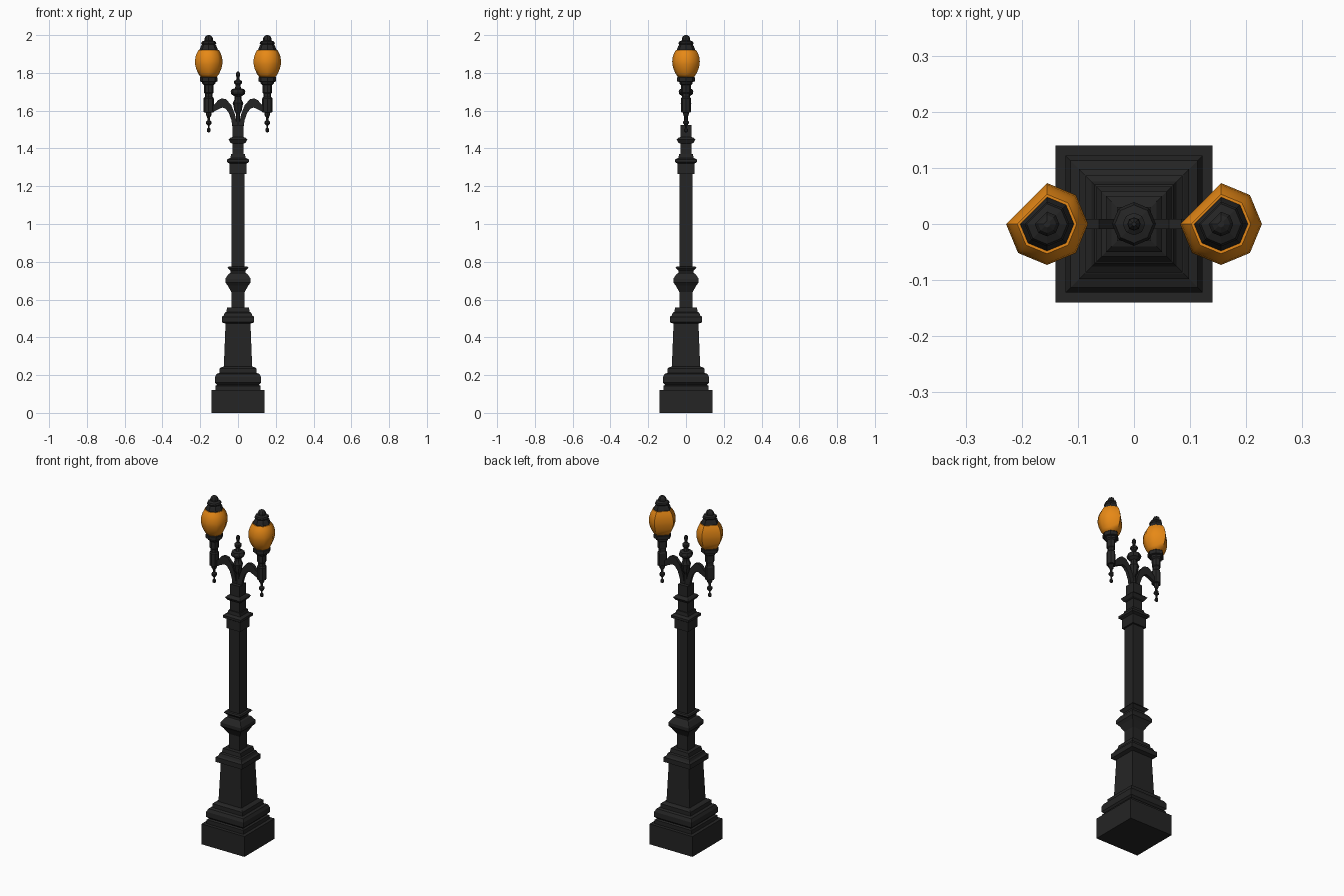
import bpy, bmesh, math


def material(name, rgb):
    m = bpy.data.materials.new(name)
    m.diffuse_color = (*rgb, 1)
    return m


IRON = material("black iron", (0.018, 0.018, 0.018))
AMBER = material("amber glass", (0.8, 0.25, 0.008))
OCT = [0, 45, 90, 135, 180, 225, 270, 315]
LAMP = [0, 45, 90, 180, 225, 270, 315]   # lantern octagon with one corner cut off
SQUARE = [45, 135, 225, 315]


def finish(bm, name, mat, smooth=None):
    bmesh.ops.remove_doubles(bm, verts=bm.verts, dist=1e-5)
    bmesh.ops.recalc_face_normals(bm, faces=bm.faces)
    me = bpy.data.meshes.new(name)
    bm.to_mesh(me)
    bm.free()
    me.materials.append(mat)
    ob = bpy.data.objects.new(name, me)
    bpy.context.collection.objects.link(ob)
    if smooth:
        bpy.ops.object.select_all(action='DESELECT')
        ob.select_set(True)
        bpy.context.view_layer.objects.active = ob
        bpy.ops.object.shade_smooth_by_angle(angle=math.radians(smooth))
    return ob


def turned(name, profile, angles, mat, x=0, scale=1, smooth=None):
    """Stack rings of (radius, height) into a closed solid."""
    bm = bmesh.new()
    rings = []
    for r, z in profile:
        rings.append([bm.verts.new((x + r * scale * math.cos(math.radians(a)),
                                    r * scale * math.sin(math.radians(a)), z)) for a in angles])
    n = len(angles)
    for lo, hi in zip(rings, rings[1:]):
        for i in range(n):
            j = (i + 1) % n
            bm.faces.new((lo[i], lo[j], hi[j], hi[i]))
    bm.faces.new(rings[0][::-1])
    bm.faces.new(rings[-1])
    return finish(bm, name, mat, smooth)


# Square post, as half widths: plinth and pedestal, then column
turned("pedestal", [
    (.14, 0), (.14, .12), (.12, .12), (.12, .143), (.11, .148), (.122, .16), (.122, .19),
    (.113, .207), (.098, .212), (.098, .235), (.088, .242), (.075, .245), (.066, .472),
    (.086, .48), (.086, .508), (.076, .515), (.07, .53), (.062, .535), (.058, .557), (.035, .557)],
    SQUARE, IRON, scale=math.sqrt(2))
turned("column", [
    (.035, .55), (.035, .64), (.055, .675), (.067, .69), (.067, .71), (.05, .735), (.04, .74),
    (.04, .752), (.055, .768), (.05, .775), (.035, .775), (.035, 1.265), (.045, 1.265),
    (.045, 1.32), (.058, 1.328), (.058, 1.342), (.04, 1.35), (.037, 1.37), (.03, 1.37),
    (.03, 1.425), (.04, 1.43), (.05, 1.447), (.04, 1.457), (.03, 1.46), (.03, 1.523)],
    SQUARE, IRON, scale=math.sqrt(2))

# Central finial
turned("centre_finial", [
    (.012, 1.52), (.01, 1.58), (.02, 1.6), (.024, 1.625), (.028, 1.64), (.018, 1.66),
    (.018, 1.675), (.036, 1.688), (.039, 1.7), (.034, 1.713), (.016, 1.718), (.012, 1.735),
    (.02, 1.745), (.02, 1.757), (.008, 1.765), (.007, 1.778), (.012, 1.785), (.011, 1.798),
    (.004, 1.808)], OCT, IRON)

# Side view of the scrolled bracket
ARM = [(.135, 1.625), (.122, 1.635), (.105, 1.656), (.085, 1.665), (.062, 1.66), (.035, 1.628),
       (.016, 1.58), (.004, 1.515), (.03, 1.515), (.035, 1.55), (.048, 1.587), (.065, 1.61),
       (.082, 1.617), (.105, 1.607), (.135, 1.592)]

for side, s in (("left", -1), ("right", 1)):
    x = .155 * s
    # Bracket plate
    bm = bmesh.new()
    face = bm.faces.new([bm.verts.new((px * s, -.009, pz)) for px, pz in ARM])
    out = bmesh.ops.extrude_face_region(bm, geom=[face])
    bmesh.ops.translate(bm, vec=(0, .018, 0),
                        verts=[v for v in out["geom"] if isinstance(v, bmesh.types.BMVert)])
    finish(bm, side + "_bracket", IRON)
    # Drop finial, stem and cup
    turned(side + "_lantern_stem", [
        (.004, 1.485), (.01, 1.49), (.01, 1.502), (.005, 1.508), (.005, 1.52), (.015, 1.532),
        (.015, 1.542), (.007, 1.55), (.008, 1.565), (.014, 1.575), (.016, 1.59), (.027, 1.592),
        (.027, 1.665), (.021, 1.672), (.021, 1.69), (.025, 1.695), (.026, 1.735), (.034, 1.742),
        (.036, 1.752), (.047, 1.755), (.047, 1.775), (.042, 1.78)], LAMP, IRON, x)
    # Glass globe
    turned(side + "_globe", [
        (.042, 1.777), (.055, 1.795), (.066, 1.82), (.072, 1.845), (.073, 1.862), (.07, 1.885),
        (.063, 1.905), (.053, 1.922)], LAMP, AMBER, x, smooth=60)
    # Cap
    turned(side + "_lantern_cap", [
        (.047, 1.918), (.048, 1.925), (.041, 1.942), (.036, 1.95), (.04, 1.957), (.036, 1.966),
        (.022, 1.972), (.022, 1.984), (.016, 1.994), (.006, 2.0)], LAMP, IRON, x)
